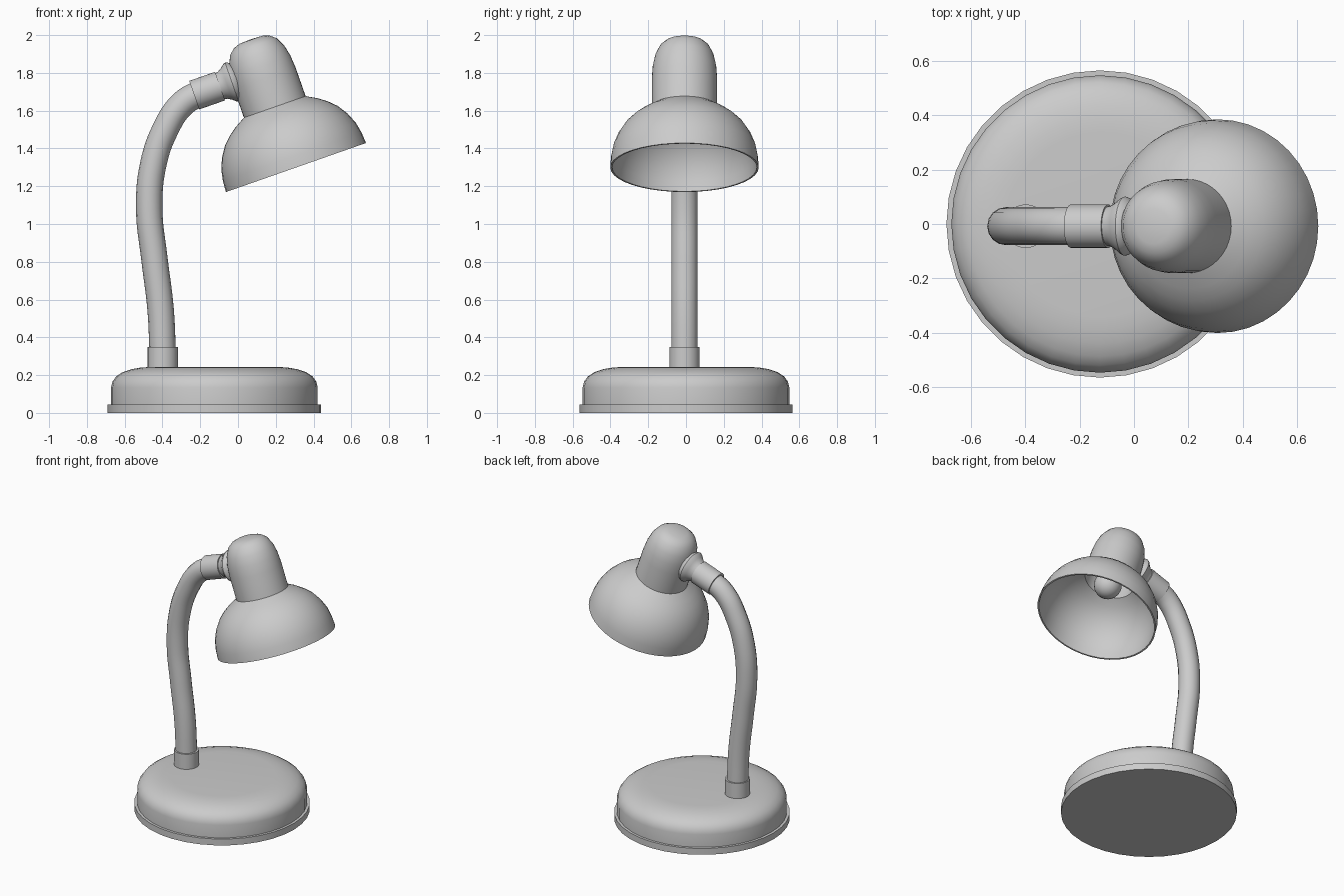
import bpy, bmesh
from math import radians, sin, cos, pi

if "Cube" in bpy.data.objects:
    bpy.data.objects.remove(bpy.data.objects["Cube"])

Y = -0.008                      # arm and head sit slightly off centre
TILT = radians(19.3)


def finish(obj):
    bpy.ops.object.select_all(action='DESELECT')
    obj.select_set(True)
    bpy.context.view_layer.objects.active = obj
    bpy.ops.object.shade_smooth_by_angle(angle=radians(35))


def lathe(name, profile, loc, tilt=0.0, sides=36):
    """Revolve (radius, height) points about local z, tilt about y."""
    bm = bmesh.new()
    rings = []
    for r, z in profile:
        if r < 1e-5:
            rings.append([bm.verts.new((0, 0, z))] * sides)
        else:
            rings.append([bm.verts.new((r * cos(2 * pi * i / sides),
                                        r * sin(2 * pi * i / sides), z))
                          for i in range(sides)])
    for a, b in zip(rings, rings[1:]):
        for i in range(sides):
            j = (i + 1) % sides
            quad = list(dict.fromkeys((a[i], a[j], b[j], b[i])))
            bm.faces.new(quad)
    bmesh.ops.recalc_face_normals(bm, faces=bm.faces)
    mesh = bpy.data.meshes.new(name)
    bm.to_mesh(mesh)
    bm.free()
    obj = bpy.data.objects.new(name, mesh)
    obj.location = loc
    obj.rotation_euler = (0, tilt, 0)
    bpy.context.collection.objects.link(obj)
    finish(obj)
    return obj


# Base: thin foot ring and rounded body
lathe("base_foot", [(0, 0), (.565, 0), (.565, .045), (0, .045)], (-.125, 0, 0))
lathe("base_body", [(0, .04), (.547, .04), (.547, .135), (.54, .165),
                    (.52, .193), (.487, .215), (.44, .231), (.39, .24),
                    (.34, .243), (0, .243)], (-.125, 0, 0))

# Collar where the arm meets the base
lathe("arm_collar", [(0, .23), (.08, .23), (.08, .35), (0, .35)],
      (-.398, Y, 0), sides=32)

# Bent arm
path = [(-.398, .3), (-.41, .55), (-.443, .82), (-.47, 1.08), (-.45, 1.31),
        (-.385, 1.5), (-.295, 1.635), (-.2, 1.692), (-.13, 1.717)]
curve = bpy.data.curves.new("arm", 'CURVE')
curve.dimensions = '3D'
curve.bevel_depth = .07
curve.bevel_resolution = 6
curve.resolution_u = 6
curve.use_fill_caps = True
spline = curve.splines.new('BEZIER')
spline.bezier_points.add(len(path) - 1)
for p, (x, z) in zip(spline.bezier_points, path):
    p.co = (x, Y, z)
    p.handle_left_type = p.handle_right_type = 'AUTO'
arm = bpy.data.objects.new("arm", curve)
bpy.context.collection.objects.link(arm)
bpy.ops.object.select_all(action='DESELECT')
arm.select_set(True)
bpy.context.view_layer.objects.active = arm
bpy.ops.object.convert(target='MESH')
finish(bpy.context.view_layer.objects.active)

# Sleeve and flared joint at the arm's end
end = (-.095, Y, 1.73)
lathe("arm_sleeve", [(0, -.145), (.08, -.145), (.08, 0), (0, 0)],
      end, pi / 2 - TILT, 32)
lathe("head_joint", [(0, -.01), (.07, -.01), (.076, .015), (.09, .038),
                     (.104, .054), (.109, .066), (.104, .08), (.085, .1),
                     (0, .11)], end, pi / 2 - TILT, 32)

# Lamp head: neck with rounded cap opening to a bell shade, with wall thickness
head_loc = (.307, Y, 1.299)
outer = [(.393, 0), (.389, .06), (.377, .12), (.352, .18), (.316, .235),
         (.275, .275), (.23, .308), (.173, .34), (.173, .5), (.168, .57),
         (.155, .63), (.13, .68), (.1, .705), (.065, .717), (0, .72)]
inner = [(max(r - .01, 0), z - (.01 if i > 6 else .004 if i else 0))
         for i, (r, z) in enumerate(outer)]
lathe("lamp_shade", outer[::-1] + inner, head_loc, -TILT, 40)

# Bulb and its socket inside the neck
bulb = [(.09 * sin(a), .285 - .09 * cos(a))
        for a in (i * pi / 12 for i in range(9))]
lathe("bulb", bulb + [(.05, .37), (.045, .42), (0, .42)], head_loc, -TILT, 24)
lathe("bulb_socket", [(0, .4), (.06, .4), (.06, .7), (0, .7)],
      head_loc, -TILT, 24)
